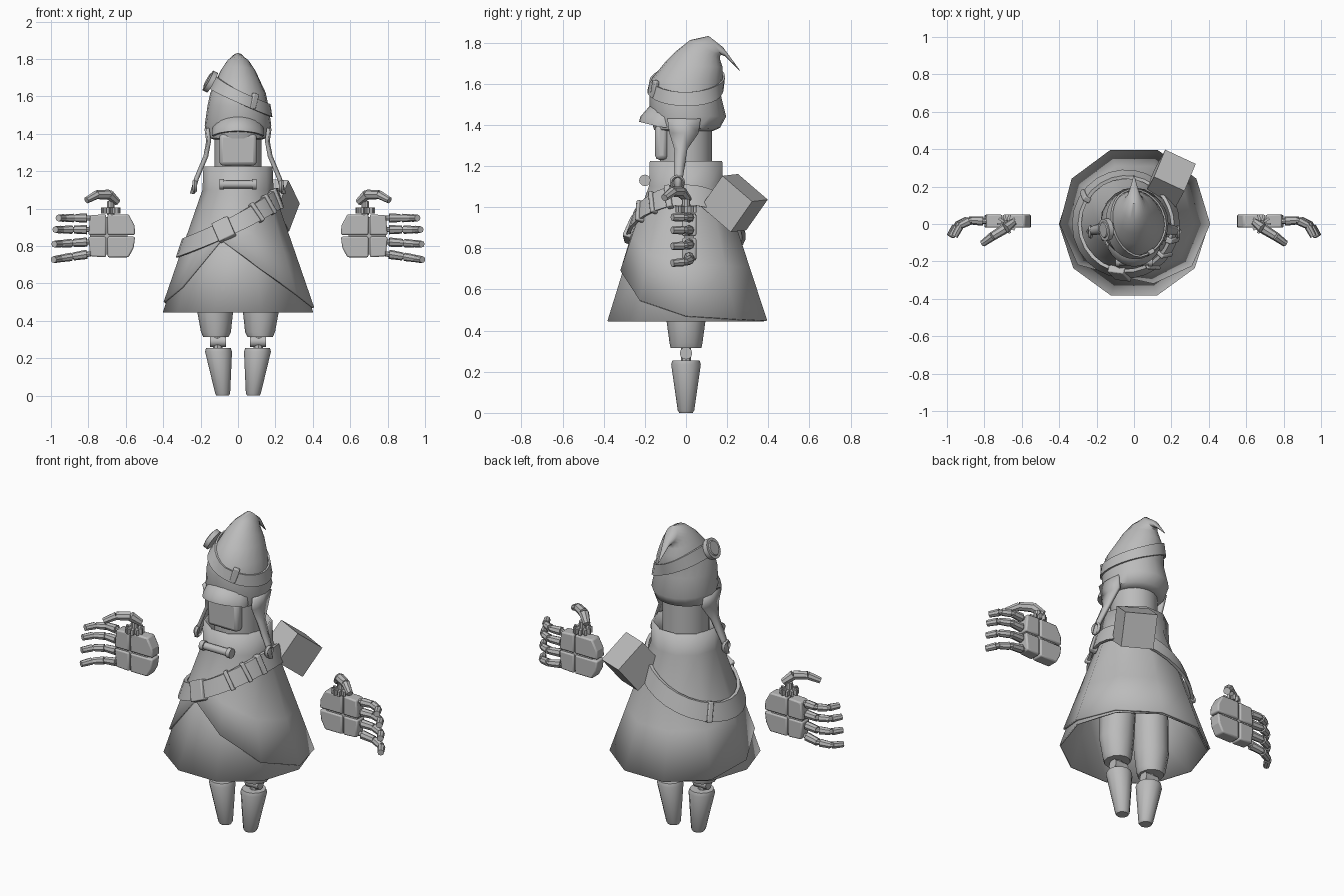
import bpy, bmesh, math
from mathutils import Vector, Matrix

if "Cube" in bpy.data.objects:
    bpy.data.objects.remove(bpy.data.objects["Cube"])

GREY = bpy.data.materials.new("plain_grey")
GREY.diffuse_color = (0.5, 0.5, 0.5, 1)
GREY.use_nodes = True
GREY.node_tree.nodes["Principled BSDF"].inputs["Base Color"].default_value = GREY.diffuse_color


def finish(name, bm, angle=40, solid=0, bevel=0):
    """Turn a bmesh into a named, shaded object."""
    bmesh.ops.recalc_face_normals(bm, faces=bm.faces)
    me = bpy.data.meshes.new(name)
    bm.to_mesh(me)
    bm.free()
    me.materials.append(GREY)
    ob = bpy.data.objects.new(name, me)
    bpy.context.collection.objects.link(ob)
    if solid:
        m = ob.modifiers.new("thickness", 'SOLIDIFY')
        m.thickness, m.offset = solid, 0
    if bevel:
        m = ob.modifiers.new("bevel", 'BEVEL')
        m.width, m.segments = bevel, 2
    bpy.ops.object.select_all(action='DESELECT')
    ob.select_set(True)
    bpy.context.view_layer.objects.active = ob
    bpy.ops.object.shade_smooth_by_angle(angle=math.radians(angle))
    return ob


def loft(bm, rings, closed=True, caps=True, loop=False):
    """Skin a list of equally long point rings."""
    vs = [[bm.verts.new(p) for p in r] for r in rings]
    n = len(vs[0])
    pairs = list(zip(vs, vs[1:])) + ([(vs[-1], vs[0])] if loop else [])
    for a, b in pairs:
        for i in range(n if closed else n - 1):
            j = (i + 1) % n
            bm.faces.new((a[i], a[j], b[j], b[i]))
    if caps and not loop:
        bm.faces.new(vs[0])
        bm.faces.new(vs[-1])


def tube(bm, p, q, r1, r2, n=10):
    """Tapered cylinder between two points."""
    p, q = Vector(p), Vector(q)
    rot = (q - p).to_track_quat('Z', 'Y').to_matrix().to_4x4()
    bmesh.ops.create_cone(bm, cap_ends=True, segments=n, radius1=r1, radius2=r2,
                          depth=(q - p).length, matrix=Matrix.Translation((p + q) / 2) @ rot)


def box(bm, c, size, rot=Matrix()):
    bmesh.ops.create_cube(bm, size=1, matrix=Matrix.Translation(c) @ rot.to_4x4() @ Matrix.Diagonal((*size, 1)))


def ring(r, z, n=10, cx=0, cy=0, ry=None):
    return [(cx + r * math.cos(math.tau * i / n), cy + (ry or r) * math.sin(math.tau * i / n), z) for i in range(n)]


def robe_r(z):
    return 0.185 if z > 1.1 else 0.185 + (1.1 - z) * 0.325


# Robe skirt and the wrapped coat layer with its slanted hem
bm = bmesh.new()
loft(bm, [ring(robe_r(z), z) for z in (0.445, 0.75, 1.08)], caps=False)
finish("robe", bm, solid=0.008)
hem = [0.47, 0.455, 0.447, 0.447, 0.455, 0.50, 0.58, 0.83, 0.69, 0.545]
bm = bmesh.new()
rows = []
for t in (0, 0.4, 1):
    row = []
    for i, h in enumerate(hem):
        z = h + (1.1 - h) * t
        r, a = robe_r(z) + 0.013 * (1 - t), math.tau * i / 10
        row.append((r * math.cos(a), r * math.sin(a), z))
    rows.append(row)
rows.append(ring(0.18, 1.225))
loft(bm, rows, caps=False)
finish("coat", bm, solid=0.01)

# Neck and face plate
bm = bmesh.new()
loft(bm, [ring(0.126, z, 20) for z in (1.1, 1.45)])
finish("neck", bm)
bm = bmesh.new()
box(bm, (0, -0.12, 1.315), (0.2, 0.06, 0.17))
finish("face_plate", bm, bevel=0.02)

# Hood: each ring runs from a front point to a back point, (yf, zf, yb, zb, half width)
HOOD = [(-0.125, 1.37, 0.13, 1.37, 0.13), (-0.155, 1.375, 0.165, 1.385, 0.163),
        (-0.175, 1.45, 0.195, 1.44, 0.178), (-0.178, 1.55, 0.168, 1.55, 0.163),
        (-0.17, 1.62, 0.178, 1.62, 0.148), (-0.105, 1.70, 0.178, 1.68, 0.115),
        (-0.05, 1.757, 0.165, 1.72, 0.093), (0.02, 1.812, 0.165, 1.735, 0.065),
        (0.11, 1.832, 0.172, 1.74, 0.038), (0.18, 1.777, 0.192, 1.732, 0.022), (0.262, 1.665, 0.258, 1.665, 0.002)]
bm = bmesh.new()
rows = []
for yf, zf, yb, zb, rx in HOOD:
    row = []
    for i in range(20):
        a = math.tau * i / 20
        s = (math.sin(a) + 1) / 2
        row.append((rx * math.cos(a), yf + (yb - yf) * s, zf + (zb - zf) * s))
    rows.append(row)
loft(bm, rows)
finish("hood", bm, 50)


def hood_at(a, z, grow):
    """Point on the hood surface at a given angle and height."""
    for lo, hi in zip(HOOD[1:6], HOOD[2:7]):
        if z <= hi[1]:
            break
    t = (z - lo[1]) / (hi[1] - lo[1])
    yf, yb, rx = (lo[k] + (hi[k] - lo[k]) * t for k in (0, 2, 4))
    return Vector(((rx + grow) * math.cos(a), (yf + yb) / 2 + ((yb - yf) / 2 + grow) * math.sin(a), z))


# Tilted goggle strap with a lens disc and a buckle
def band(name, point, n, half, thick):
    bm = bmesh.new()
    rows = [[point(math.tau * i / n, dz, g) for dz, g in
             ((-half, 0), (half, 0), (half, thick), (-half, thick))] for i in range(n)]
    loft(bm, rows, loop=True)
    finish(name, bm)


band("goggle_strap", lambda a, dz, g: hood_at(a, 1.6 - 0.075 * math.cos(a) + dz, 0.002 + g), 28, 0.034, 0.01)
bm = bmesh.new()
c, nrm = Vector((-0.15, -0.03, 1.68)), Vector((-0.87, -0.1, 0.48))
tube(bm, c - nrm * 0.015, c + nrm * 0.012, 0.06, 0.06, 14)
tube(bm, c + nrm * 0.012, c + nrm * 0.018, 0.044, 0.04, 14)
finish("goggle_lens", bm)
bm = bmesh.new()
tilt = Matrix.Rotation(0.5, 3, 'Z') @ Matrix.Rotation(0.3, 3, 'Y')
box(bm, (0.085, -0.152, 1.575), (0.035, 0.025, 0.085), tilt)
finish("strap_buckle", bm, bevel=0.006)

# Arched brim over the face
bm = bmesh.new()
rows = []
for i in range(11):
    u = i / 5 - 1
    a = -math.pi / 2 + u * 0.95
    x, y, k = math.sin(u * 0.95), -math.cos(u * 0.95), u * u
    rows.append([(0.165 * x, 0.14 * y, 1.495 - 0.05 * k), (0.165 * x, 0.178 * y, 1.49 - 0.05 * k),
                 (0.172 * x, 0.222 * y, 1.44 - 0.035 * k), (0.172 * x, 0.228 * y, 1.415 - 0.025 * k),
                 (0.16 * x, 0.14 * y, 1.41 - 0.025 * k)])
loft(bm, rows)
finish("brim", bm, 50)

# Long ear flaps ending in a ring and tip
FLAP = [(1.43, 0.163, -0.09, 0.07), (1.36, 0.153, -0.08, 0.06), (1.28, 0.168, -0.055, 0.005),
        (1.16, 0.218, -0.055, -0.015), (1.08, 0.24, -0.05, -0.03)]
for side, s in (("left", -1), ("right", 1)):
    bm = bmesh.new()
    loft(bm, [[(s * x, a, z), (s * (x + 0.008), (a + b) / 2, z), (s * x, b, z)] for z, x, a, b in FLAP],
         closed=False, caps=False)
    finish(side + "_ear_flap", bm, solid=0.018)
    bm = bmesh.new()
    rows = []
    for i in range(12):
        a = math.tau * i / 12
        rows.append([(s * 0.232 + 0.012 * math.cos(b), -0.042 + (0.028 + 0.009 * math.sin(b)) * math.cos(a),
                      1.12 + (0.028 + 0.009 * math.sin(b)) * math.sin(a)) for b in (0, 1.57, 3.14, 4.71)])
    loft(bm, rows, loop=True)
    finish(side + "_flap_ring", bm)


# Shoulder belt slanting around the robe, with loops and a buckle
def belt_at(a, dz, g):
    z = 0.925 + 0.135 * math.cos(a) + dz
    r = robe_r(z) + 0.012 + g
    return Vector((r * math.cos(a), r * math.sin(a), z))


band("shoulder_belt", belt_at, 28, 0.05, 0.018)
for name, deg, w in (("belt_buckle", -106, 0.095), ("belt_loop_front", -66, 0.022),
                     ("belt_loop_middle", -44, 0.022), ("belt_loop_side", -22, 0.03), ("belt_loop_rear", 150, 0.03)):
    a = math.radians(deg)
    e = (belt_at(a + 0.05, 0, 0) - belt_at(a - 0.05, 0, 0)).normalized()
    up = (belt_at(a, 0.04, 0) - belt_at(a, -0.04, 0))
    out = e.cross(up).normalized()
    rot = Matrix((e, out, out.cross(e))).transposed()
    bm = bmesh.new()
    box(bm, belt_at(a, 0, 0.008), (w, 0.042, 0.115), rot)
    finish(name, bm, bevel=0.006)

# Slung bag behind the right shoulder
u = Vector((0.3, 0.72, -0.62)).normalized()
d = Vector((0.9, -0.35, -0.1))
d = (d - u * d.dot(u)).normalized()
bm = bmesh.new()
box(bm, (0.19, 0.235, 1.02), (0.2, 0.18, 0.19), Matrix((u, d, u.cross(d))).transposed())
finish("bag", bm, 20)

# Chest bar pin
bm = bmesh.new()
tube(bm, (-0.09, -0.2, 1.13), (0.09, -0.2, 1.13), 0.021, 0.021, 12)
for s in (-1, 1):
    tube(bm, (s * 0.075, -0.2, 1.13), (s * 0.1, -0.2, 1.13), 0.028, 0.028, 12)
finish("chest_pin", bm)

# Palm plates as (x, z) outlines
PALM = [[(0.705, 0.86), (0.80, 0.86), (0.79, 0.965), (0.705, 0.97)],
        [(0.705, 0.85), (0.80, 0.85), (0.79, 0.745), (0.705, 0.74)],
        [(0.697, 0.86), (0.55, 0.86), (0.553, 0.91), (0.585, 0.97), (0.697, 0.97)],
        [(0.697, 0.85), (0.55, 0.85), (0.558, 0.79), (0.585, 0.74), (0.697, 0.74)]]
for side, s in (("left", -1), ("right", 1)):
    # Leg: thigh, knee joint, shin
    bm = bmesh.new()
    loft(bm, [ring(r, z, 12, s * x, 0, ry) for z, x, r, ry in
              ((0.315, 0.118, 0.068, 0.075), (0.34, 0.118, 0.08, 0.08), (0.45, 0.122, 0.096, 0.095),
               (0.85, 0.105, 0.1, 0.11))])
    finish(side + "_thigh", bm)
    bm = bmesh.new()
    tube(bm, (s * 0.065, 0, 0.29), (s * 0.15, 0, 0.29), 0.03, 0.03, 12)
    tube(bm, (s * 0.108, 0, 0.23), (s * 0.112, 0, 0.34), 0.025, 0.025, 8)
    finish(side + "_knee", bm)
    bm = bmesh.new()
    loft(bm, [ring(r, z, 12, s * x) for z, x, r in
              ((0, 0.082, 0.033), (0.012, 0.082, 0.04), (0.235, 0.104, 0.072), (0.255, 0.105, 0.066))])
    finish(side + "_shin", bm)

    # Palm
    bm = bmesh.new()
    for plate in PALM:
        loft(bm, [[(s * x, y, z) for x, z in plate] for y in (-0.02, 0.05)])
    finish(side + "_palm_plates", bm, 20, bevel=0.008)
    bm = bmesh.new()
    box(bm, (s * 0.69, 0.015, 0.855), (0.2, 0.05, 0.2))
    finish(side + "_palm_core", bm)

    # Four curled fingers of three segments
    bm = bmesh.new()
    for z, dz, k in ((0.95, 0.0, 0.86), (0.888, 0, 0.95), (0.822, -0.012, 0.98), (0.757, -0.03, 1)):
        pts = [Vector((s * (0.80 + x * k), y, z + dz * x / 0.19)) for x, y in
               ((0, 0.015), (0.085, 0.02), (0.15, -0.008), (0.188, -0.07))]
        for i, (p, q) in enumerate(zip(pts, pts[1:])):
            r = 0.025 - 0.002 * i
            e = (q - p).normalized()
            tube(bm, p + e * 0.008, q - e * 0.004, r, r * 0.86, 8)
            tube(bm, p - e * 0.012, p + e * 0.012, 0.014, 0.014, 8)
    finish(side + "_fingers", bm)

    # Thumb with its toothed base joint
    bm = bmesh.new()
    tube(bm, (s * 0.68, 0, 0.965), (s * 0.68, 0, 1.04), 0.022, 0.02, 10)
    for i in range(10):
        a = math.tau * i / 10
        box(bm, (s * 0.68 + 0.034 * math.cos(a), 0.034 * math.sin(a), 0.99), (0.036, 0.013, 0.03),
            Matrix.Rotation(a, 3, 'Z'))
    finish(side + "_thumb_joint", bm, 30)
    bm = bmesh.new()
    T = [(0.645, 0.01, 1.035), (0.69, -0.025, 1.075), (0.755, -0.065, 1.075), (0.81, -0.105, 1.045)]
    T = [Vector((s * x, y, z)) for x, y, z in T]
    for p, q, r, r2 in zip(T, T[1:], (0.02, 0.027, 0.024), (0.029, 0.024, 0.018)):
        tube(bm, p, q, r, r2, 8)
    finish(side + "_thumb", bm)
